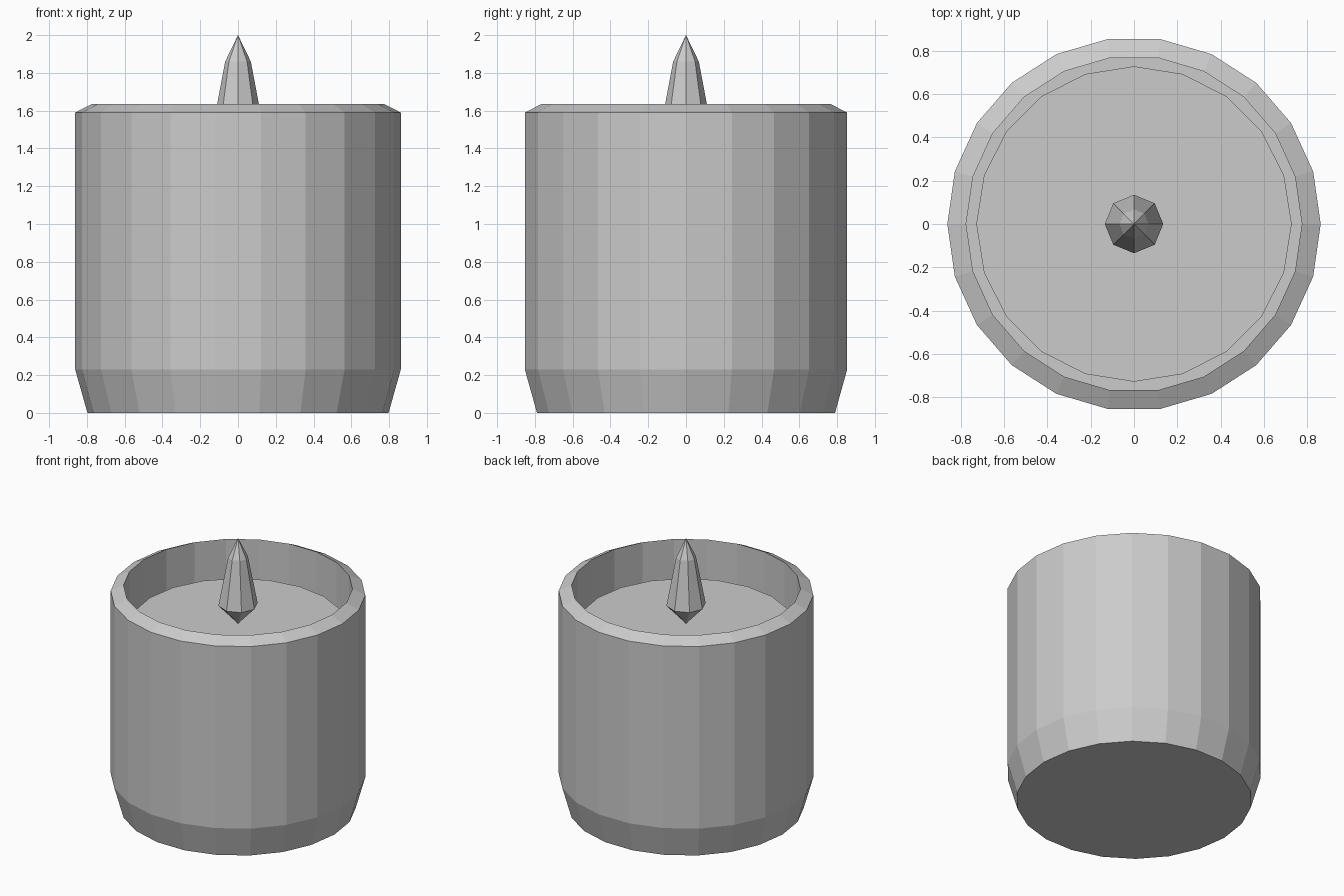
import bpy
import bmesh
import math

if "Cube" in bpy.data.objects:
    bpy.data.objects.remove(bpy.data.objects["Cube"])


def make_material(name, value):
    mat = bpy.data.materials.new(name)
    mat.diffuse_color = (value, value, value, 1)
    mat.use_nodes = True
    mat.node_tree.nodes["Principled BSDF"].inputs["Base Color"].default_value = mat.diffuse_color
    return mat


def lathe(name, profile, sides, mat):
    """Turn a list of (radius, z) into a flat-shaded solid of revolution."""
    bm = bmesh.new()
    rings = []
    for r, z in profile:
        if r == 0:
            rings.append([bm.verts.new((0, 0, z))] * sides)
        else:
            rings.append([bm.verts.new((r * math.cos(2 * math.pi * i / sides),
                                        r * math.sin(2 * math.pi * i / sides), z))
                          for i in range(sides)])
    for low, high in zip(rings, rings[1:]):
        for i in range(sides):
            j = (i + 1) % sides
            corners = [low[i], low[j], high[j], high[i]]
            bm.faces.new(list(dict.fromkeys(corners)))
    # close open ends with single flat faces
    if profile[0][0] > 0:
        bm.faces.new(rings[0])
    if profile[-1][0] > 0:
        bm.faces.new(rings[-1])
    bmesh.ops.recalc_face_normals(bm, faces=bm.faces)
    mesh = bpy.data.meshes.new(name)
    bm.to_mesh(mesh)
    bm.free()
    mesh.materials.append(mat)
    obj = bpy.data.objects.new(name, mesh)
    bpy.context.collection.objects.link(obj)
    return obj


grey = make_material("light_grey", 0.6)

# cup: tapered foot, straight wall, sloped rim, hollow inside
lathe("cup", [(0.797, 0), (0.862, 0.23), (0.862, 1.59), (0.775, 1.634),
              (0.775, 0.10)], 22, grey)

# candle wax standing inside the cup
lathe("wax", [(0.728, 0.10), (0.728, 1.36)], 20, grey)

# flame: faceted drop with its lower point on the wax
lathe("flame", [(0, 1.362), (0.135, 1.505), (0.068, 1.86), (0, 2.0)], 8, grey)
